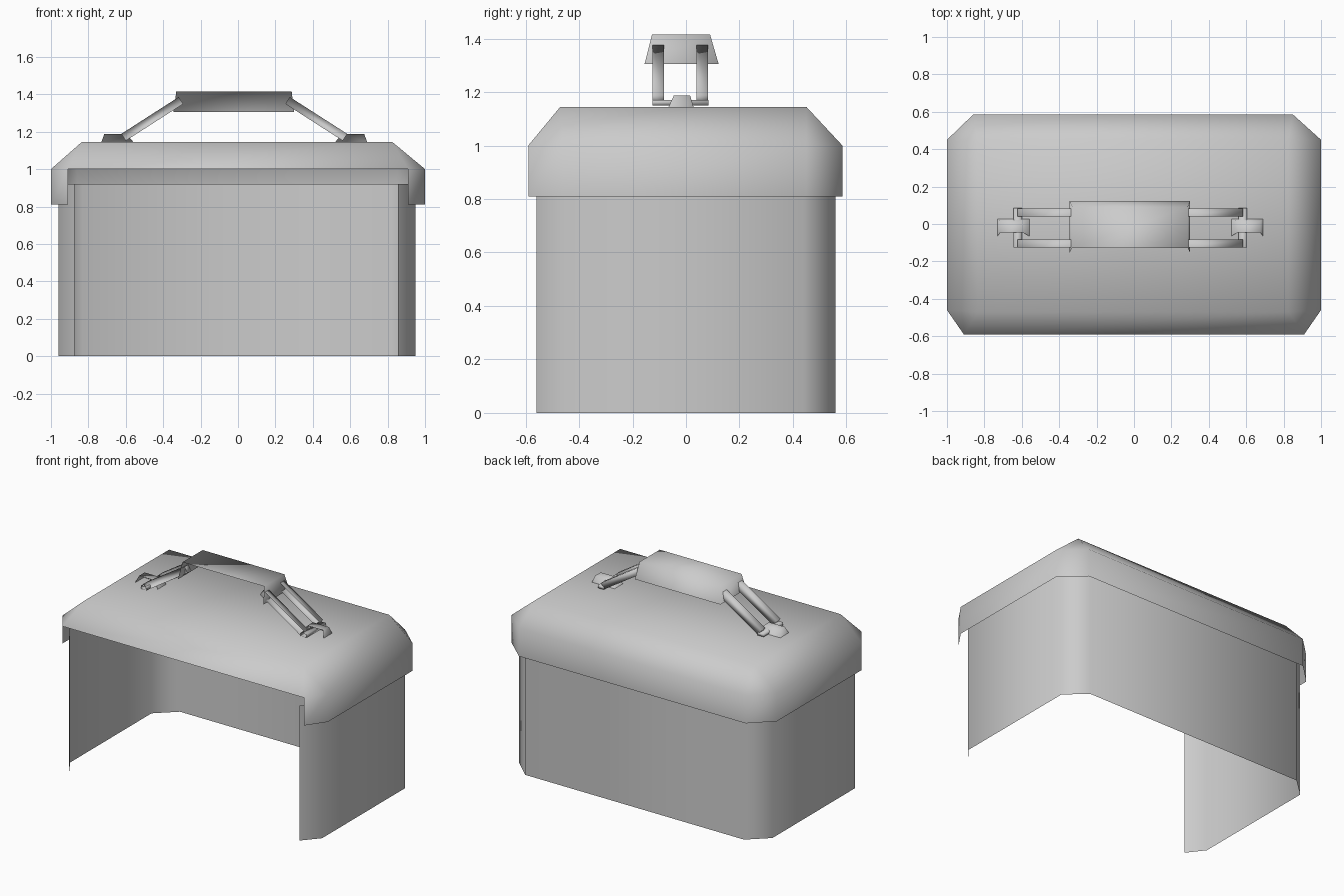
import bpy, bmesh
from mathutils import Vector

if "Cube" in bpy.data.objects:
    bpy.data.objects.remove(bpy.data.objects["Cube"], do_unlink=True)

grey = bpy.data.materials.new("plain grey")
grey.use_nodes = True
grey.diffuse_color = (0.6, 0.6, 0.6, 1)
grey.node_tree.nodes["Principled BSDF"].inputs["Base Color"].default_value = grey.diffuse_color


def finish(name, bm, open_front=True):
    """Strip the panels that face the front, smooth, and link the part."""
    bm.normal_update()
    if open_front:
        bmesh.ops.delete(bm, geom=[f for f in bm.faces if f.normal.y < -0.85],
                         context='FACES')
    for f in bm.faces:
        f.smooth = True
    mesh = bpy.data.meshes.new(name)
    bm.to_mesh(mesh)
    bm.free()
    mesh.materials.append(grey)
    ob = bpy.data.objects.new(name, mesh)
    bpy.context.collection.objects.link(ob)


def octagon(x, y, front_x, back_x, front_y, back_y, z):
    """Rectangle with cut corners, counter-clockwise from the front left edge."""
    return [(front_x[0], y[0], z), (front_x[1], y[0], z),
            (x[1], front_y, z), (x[1], back_y, z),
            (back_x[1], y[1], z), (back_x[0], y[1], z),
            (x[0], back_y, z), (x[0], front_y, z)]


def rectangle(x, y, z):
    return [(x[0], y[0], z), (x[1], y[0], z), (x[1], y[1], z), (x[0], y[1], z)]


def bridge(bm, low, high):
    n = len(low)
    for i in range(n):
        j = (i + 1) % n
        bm.faces.new((low[i], low[j], high[j], high[i]))


def ring(bm, points):
    return [bm.verts.new(p) for p in points]


def frustum(name, base, top, closed_base=False):
    bm = bmesh.new()
    low, high = ring(bm, base), ring(bm, top)
    bridge(bm, low, high)
    bm.faces.new(high)
    if closed_base:
        bm.faces.new(low[::-1])
    finish(name, bm)


# Box body: open shell with cut corners
bm = bmesh.new()
loops = [ring(bm, octagon((-0.96, 0.95), (-0.56, 0.56), (-0.875, 0.855),
                          (-0.83, 0.82), -0.45, 0.44, z)) for z in (0, 0.92)]
bridge(bm, *loops)
finish("box_body", bm)

# Lid: rim, sloping shoulders and flat top
bm = bmesh.new()
rim, shoulder = [ring(bm, octagon((-1, 1), (-0.59, 0.585), (-0.91, 0.91),
                                  (-0.86, 0.85), -0.46, 0.45, z)) for z in (0.81, 1.0)]
top = ring(bm, rectangle((-0.835, 0.825), (-0.47, 0.45), 1.145))
bridge(bm, rim, shoulder)
for i in range(4):
    a, b, c = (shoulder[(2 * i + k) % 8] for k in range(3))
    bm.faces.new((a, b, top[(i + 1) % 4], top[i]))
    bm.faces.new((b, c, top[(i + 1) % 4]))
bm.faces.new(top)
finish("lid", bm)

# Handle grip: flared cover
frustum("handle_grip",
        rectangle((-0.345, 0.3), (-0.155, 0.122), 1.305),
        rectangle((-0.33, 0.287), (-0.127, 0.09), 1.415))


def bar(name, low, high, y0, y1, half=0.022):
    """Slanted square arm between two points in the xz plane."""
    a, b = Vector((low[0], 0, low[1])), Vector((high[0], 0, high[1]))
    d = (b - a).normalized()
    side = Vector((-d.z, 0, d.x)) * half
    bm = bmesh.new()
    loops = [ring(bm, [p + side + Vector((0, y0, 0)), p + side + Vector((0, y1, 0)),
                       p - side + Vector((0, y1, 0)), p - side + Vector((0, y0, 0))])
             for p in (a, b)]
    bridge(bm, *loops)
    bm.faces.new(loops[0][::-1])
    bm.faces.new(loops[1])
    bmesh.ops.recalc_face_normals(bm, faces=bm.faces)
    finish(name, bm)


# Handle arms, cross bars and mounts at each end
for label, s in (("right", -1), ("left", 1)):
    mid = -0.02                      # handle sits slightly off centre
    for part, y in (("front", -0.125), ("back", 0.04)):
        bar(f"{label}_{part}_arm", (mid + s * 0.592, 1.17), (mid + s * 0.285, 1.367),
            y, y + 0.042)
    xs = sorted((mid + s * 0.58, mid + s * 0.625))
    frustum(f"{label}_cross_bar", rectangle(xs, (-0.125, 0.085), 1.15),
            rectangle(xs, (-0.125, 0.085), 1.17), closed_base=True)
    base_x = sorted((mid + s * 0.54, mid + s * 0.71))
    top_x = sorted((mid + s * 0.575, mid + s * 0.695))
    frustum(f"{label}_mount", rectangle(base_x, (-0.065, 0.028), 1.145),
            rectangle(top_x, (-0.045, 0.015), 1.188))
